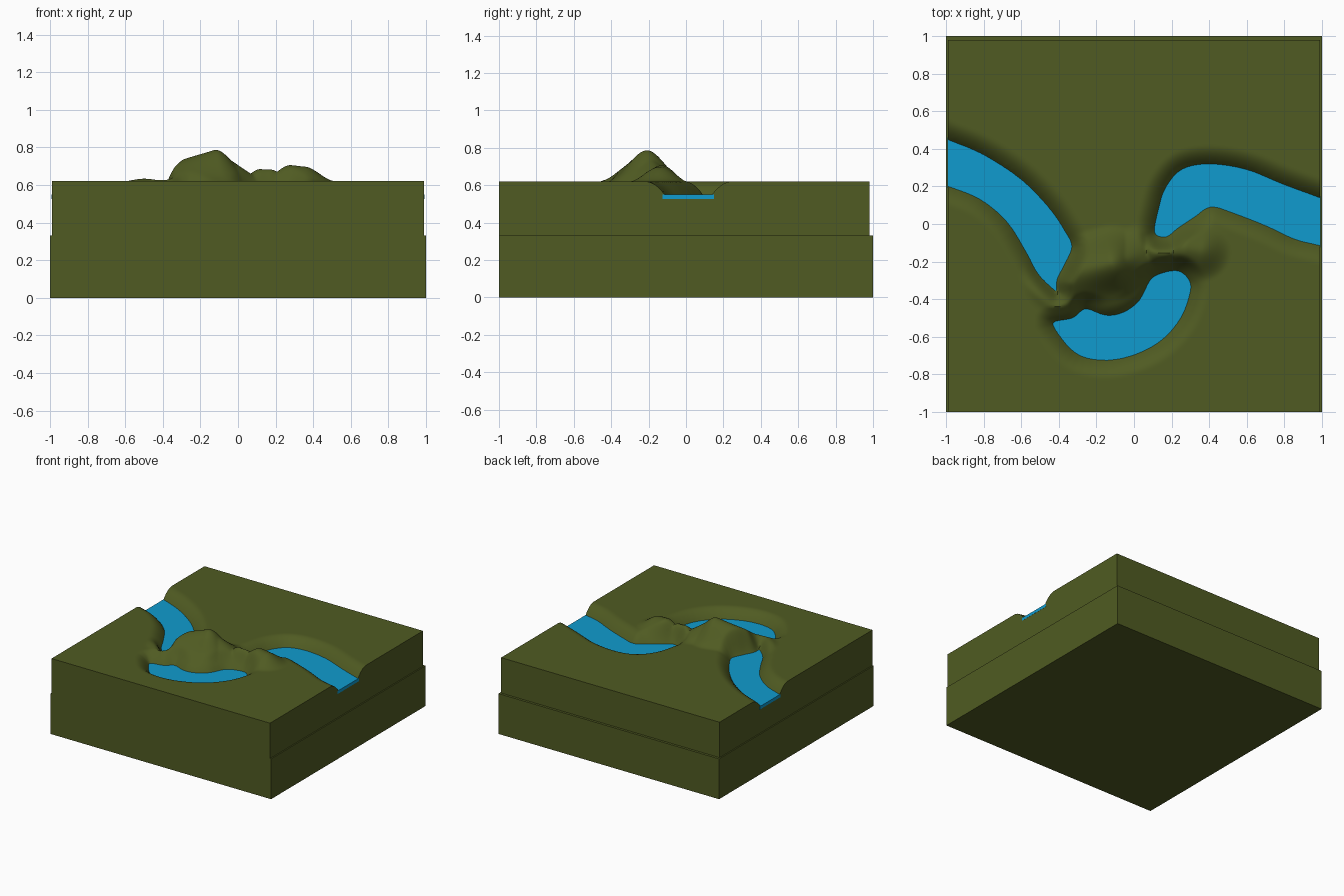
import bpy, bmesh, math
from mathutils import Vector, kdtree
from mathutils.interpolate import poly_3d_calc

if "Cube" in bpy.data.objects:
    bpy.data.objects.remove(bpy.data.objects["Cube"])

GROUND, WATER, BED, SPLIT = 0.62, 0.55, 0.525, 0.33
X0, X1, Y0, Y1 = -0.99, 0.99, -1.0, 0.98

# outlines of the three visible stretches of river
SHORES = {
    "river_west": [(-1.2, .55), (-.99, .46), (-.8, .38), (-.6, .25), (-.45, .1), (-.36, -.03), (-.32, -.12),
                   (-.36, -.22), (-.40, -.30), (-.40, -.37), (-.43, -.36), (-.52, -.27), (-.58, -.16),
                   (-.68, 0), (-.82, .12), (-.99, .19), (-1.2, .26)],
    "river_south": [(-.44, -.52), (-.33, -.49), (-.26, -.44), (-.15, -.475), (-.06, -.46), (.02, -.40),
                    (.08, -.29), (.15, -.25), (.24, -.24), (.30, -.29), (.31, -.36), (.26, -.50), (.16, -.62),
                    (.02, -.70), (-.14, -.735), (-.29, -.71), (-.39, -.62)],
    "river_east": [(1.2, .07), (.99, .15), (.8, .22), (.6, .30), (.4, .33), (.25, .30), (.16, .20), (.12, .08),
                   (.10, -.05), (.17, -.08), (.24, -.03), (.33, .03), (.41, .08), (.52, .05), (.7, -.02),
                   (.85, -.09), (.99, -.125), (1.2, -.17)],
}

# ridges: start, end, height at each end, radius
RIDGES = [((-.40, -.28), (-.12, -.21), .085, .167, .21),
          ((-.12, -.21), (.08, -.15), .167, .03, .17),
          ((.12, -.14), (.17, -.14), .068, .068, .12),
          ((.28, -.13), (.35, -.14), .086, .078, .17)]


def material(name, rgb):
    m = bpy.data.materials.new(name)
    m.diffuse_color = (*rgb, 1)
    m.use_nodes = True
    m.node_tree.nodes["Principled BSDF"].inputs["Base Color"].default_value = m.diffuse_color
    return m


def make_object(name, bm, mat, angle=40):
    bmesh.ops.recalc_face_normals(bm, faces=bm.faces)
    mesh = bpy.data.meshes.new(name)
    bm.to_mesh(mesh)
    bm.free()
    mesh.materials.append(mat)
    ob = bpy.data.objects.new(name, mesh)
    bpy.context.collection.objects.link(ob)
    bpy.context.view_layer.objects.active = ob
    ob.select_set(True)
    bpy.ops.object.shade_smooth_by_angle(angle=math.radians(angle))
    ob.select_set(False)


def smooth_loop(pts, n):
    """Closed Catmull-Rom curve through the points."""
    out, k = [], len(pts)
    for i in range(k):
        a, b, c, d = (Vector(pts[(i + j) % k]) for j in (-1, 0, 1, 2))
        for s in range(n):
            t = s / n
            out.append(.5 * (2 * b + (c - a) * t + (2 * a - 5 * b + 4 * c - d) * t * t
                             + (3 * b - a - 3 * c + d) * t ** 3))
    return out


def ease(t):
    t = min(max(t, 0), 1)
    return t * t * (3 - 2 * t)


loops = {k: smooth_loop(p, 4) for k, p in SHORES.items()}
edges = [(l[i - 1], l[i]) for l in loops.values() for i in range(len(l))]
dense = [a.lerp(b, s / 8) for a, b in edges for s in range(8)]
tree = kdtree.KDTree(len(dense))
for i, p in enumerate(dense):
    tree.insert((p.x, p.y, 0), i)
tree.balance()


def shore_distance(x, y):
    """Distance to the shoreline, negative over water."""
    d = tree.find((x, y, 0))[2]
    inside = False
    if d < .2:
        for a, b in edges:
            if (a.y > y) != (b.y > y) and x < a.x + (y - a.y) * (b.x - a.x) / (b.y - a.y):
                inside = not inside
    return -d if inside else d


def hill(x, y):
    h, p = 0, Vector((x, y))
    for a, b, ha, hb, r in RIDGES:
        a, b = Vector(a), Vector(b)
        t = min(max((p - a).dot(b - a) / (b - a).length_squared, 0), 1)
        h = max(h, (ha + (hb - ha) * t) * (1 - ease((p - a.lerp(b, t)).length / r)))
    return h


def height(x, y):
    d = shore_distance(x, y) + .01
    if d < 0:
        return max(BED, WATER + d * 1.2)
    t = min(d / .1, 1)
    return WATER + (GROUND - WATER) * t * (2 - t) + hill(x, y) * ease(d / .09)


green = material("grass_green", (.08, .105, .016))
blue = material("river_blue", (.005, .33, .62))

# lower slab
bm = bmesh.new()
bmesh.ops.create_cube(bm, size=1)
for v in bm.verts:
    v.co = (v.co.x * 2, v.co.y * 2, (v.co.z + .5) * SPLIT)
make_object("lower_slab", bm, green)

# upper block: height field with a skirt down to the slab
N = 180
bm = bmesh.new()
bmesh.ops.create_grid(bm, x_segments=N, y_segments=N, size=1)
for v in bm.verts:
    x = X0 + (X1 - X0) * (v.co.x + 1) / 2
    y = Y0 + (Y1 - Y0) * (v.co.y + 1) / 2
    v.co = (x, y, height(x, y))
rim = [e for e in bm.edges if e.is_boundary]
skirt = bmesh.ops.extrude_edge_only(bm, edges=rim)["geom"]
for v in skirt:
    if isinstance(v, bmesh.types.BMVert):
        v.co.z = SPLIT
bmesh.ops.holes_fill(bm, edges=[e for e in bm.edges if e.is_boundary])
make_object("terrain", bm, green)

# water slabs
for name, loop in loops.items():
    bm = bmesh.new()
    ring = [bm.verts.new((p.x, p.y, BED)) for p in loop]
    face = bm.faces.new(ring)
    top = bmesh.ops.extrude_face_region(bm, geom=[face])["geom"]
    for v in top:
        if isinstance(v, bmesh.types.BMVert):
            v.co.z = WATER
    bmesh.ops.recalc_face_normals(bm, faces=bm.faces)
    # trim where the river leaves the block
    for s in (-1, 1):
        cut = bmesh.ops.bisect_plane(bm, geom=bm.verts[:] + bm.edges[:] + bm.faces[:],
                                     plane_co=(s * .991, 0, 0), plane_no=(s, 0, 0), clear_outer=True)
        rim = [e for e in cut["geom_cut"] if isinstance(e, bmesh.types.BMEdge)]
        if rim:
            bmesh.ops.holes_fill(bm, edges=rim)
    make_object(name, bm, blue)
